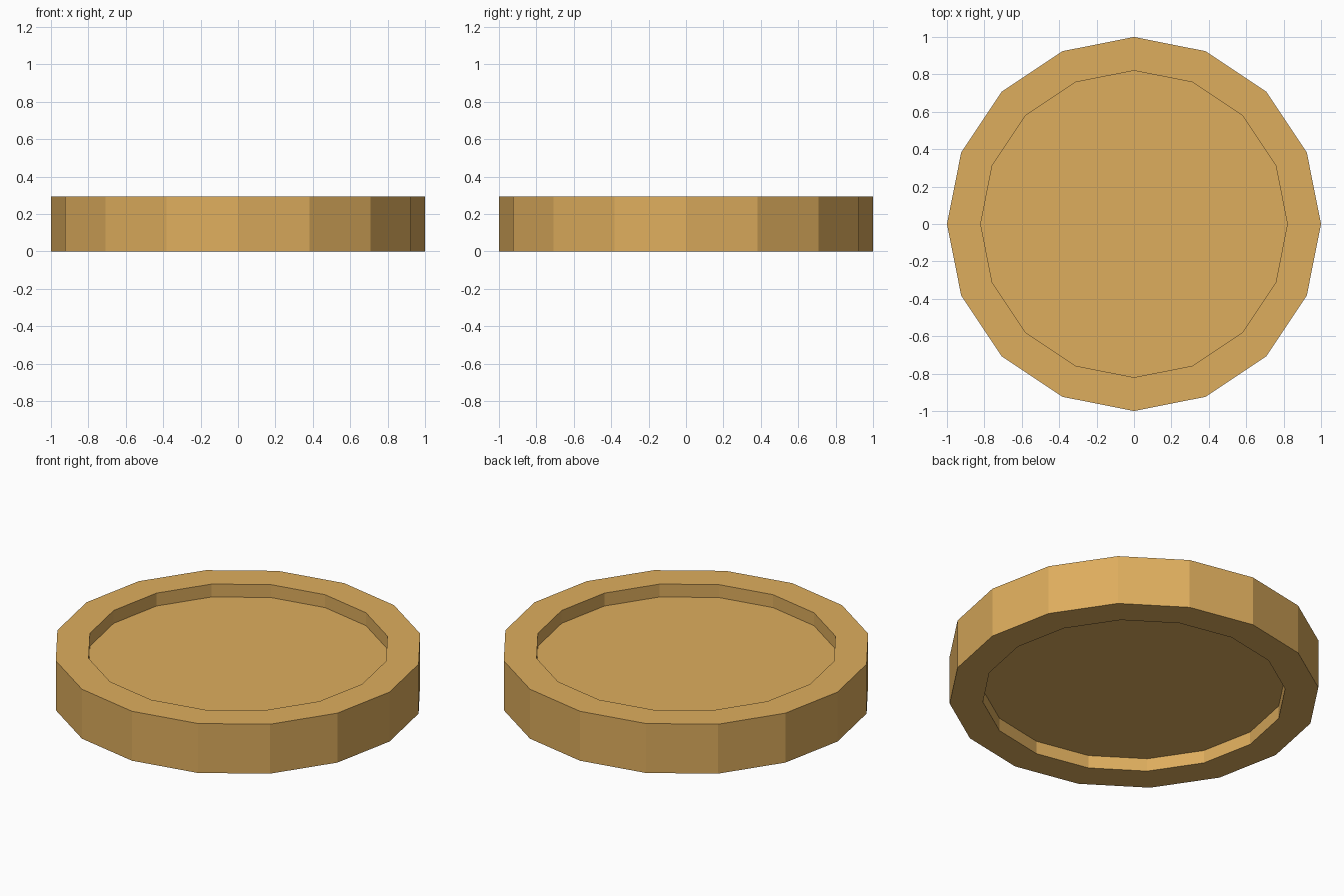
import bpy, bmesh
from math import cos, sin, pi

if "Cube" in bpy.data.objects:
    bpy.data.objects.remove(bpy.data.objects["Cube"])

SIDES = 16
HEIGHT = 0.295
RECESS = 0.077
INNER = 0.82

# Closed half section, from the lower floor centre round to the upper floor centre
profile = [(INNER, RECESS), (INNER, 0), (1, 0), (1, HEIGHT),
           (INNER, HEIGHT), (INNER, HEIGHT - RECESS)]

bm = bmesh.new()
rings = [[bm.verts.new((r * cos(2 * pi * i / SIDES), r * sin(2 * pi * i / SIDES), z))
          for i in range(SIDES)] for r, z in profile]

# Walls and rims
for a, b in zip(rings, rings[1:]):
    for i in range(SIDES):
        j = (i + 1) % SIDES
        bm.faces.new((a[i], a[j], b[j], b[i]))

# Recessed floors, top and bottom
bm.faces.new(rings[0][::-1])
bm.faces.new(rings[-1])
bmesh.ops.recalc_face_normals(bm, faces=bm.faces)

mesh = bpy.data.meshes.new("recessed_disc")
bm.to_mesh(mesh)
bm.free()
disc = bpy.data.objects.new("recessed_disc", mesh)
bpy.context.collection.objects.link(disc)

# Tan colour
tan = bpy.data.materials.new("tan")
tan.diffuse_color = (0.73, 0.42, 0.11, 1)
tan.use_nodes = True
tan.node_tree.nodes["Principled BSDF"].inputs["Base Color"].default_value = tan.diffuse_color
mesh.materials.append(tan)
